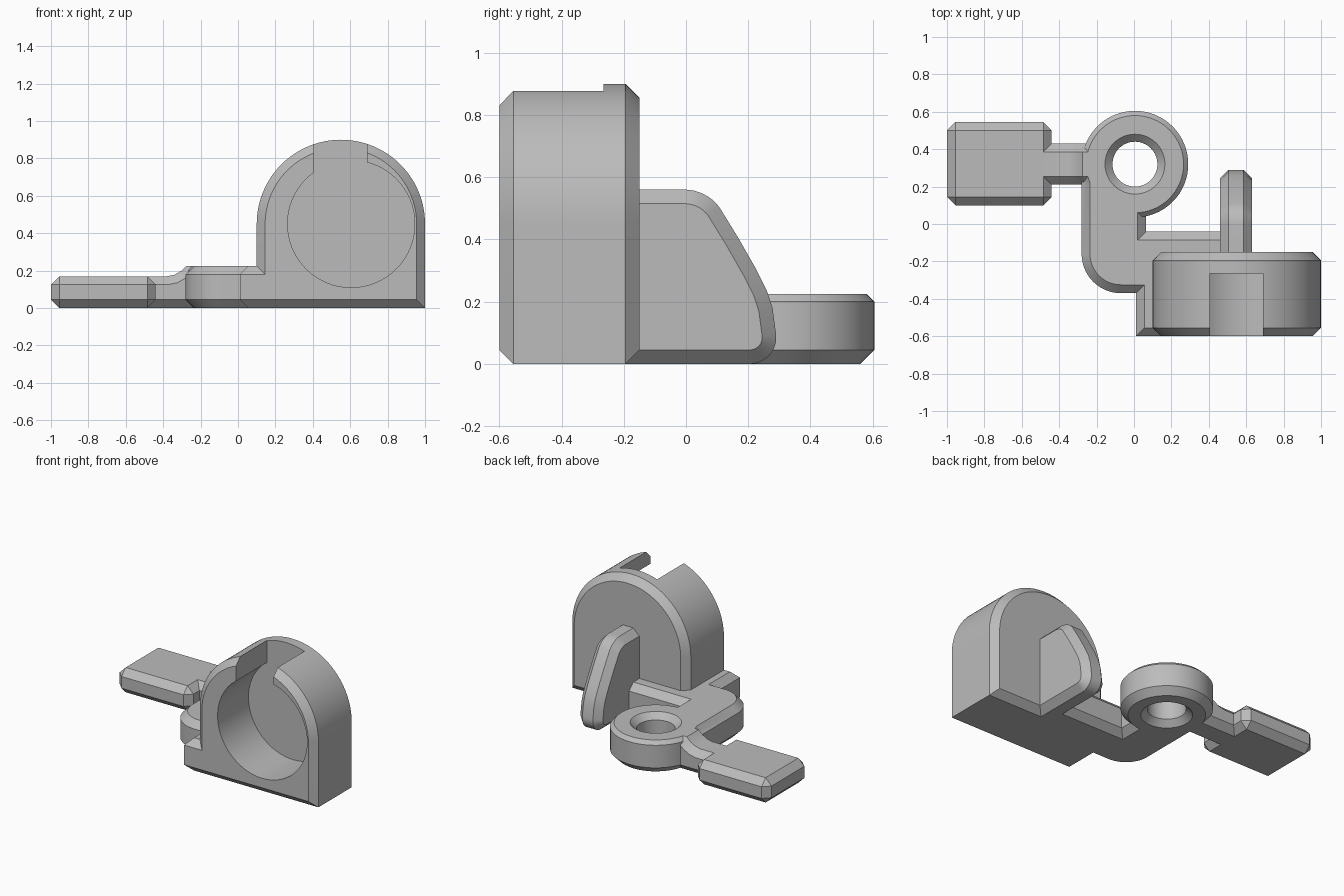
import bpy, bmesh
from math import sin, cos, radians
from mathutils import Vector

CHAMFER = 0.045

old = bpy.data.objects.get("Cube")
if old:
    bpy.data.objects.remove(old)

grey = bpy.data.materials.new("plain grey")
grey.use_nodes = True
grey.diffuse_color = (0.5, 0.5, 0.5, 1)
grey.node_tree.nodes["Principled BSDF"].inputs["Base Color"].default_value = (0.5, 0.5, 0.5, 1)


def arc(cx, cy, r, start, end, steps):
    angles = [radians(start + (end - start) * i / steps) for i in range(steps + 1)]
    return [(cx + r * cos(a), cy + r * sin(a)) for a in angles]


def circle(cx, cy, r, steps=64):
    return arc(cx, cy, r, 0, 360, steps)[:-1]


def inset(outline, amount):
    """Offset a counter-clockwise outline inwards with mitred corners."""
    pts = [Vector(p) for p in outline]
    result = []
    for i, p in enumerate(pts):
        a = (p - pts[i - 1]).normalized()
        b = (pts[(i + 1) % len(pts)] - p).normalized()
        na, nb = Vector((-a.y, a.x)), Vector((-b.y, b.x))
        result.append(p + (na + nb) * amount / (1 + na.dot(nb)))
    return result


def finish(name, bm):
    bmesh.ops.recalc_face_normals(bm, faces=bm.faces)
    mesh = bpy.data.meshes.new(name)
    bm.to_mesh(mesh)
    bm.free()
    mesh.materials.append(grey)
    obj = bpy.data.objects.new(name, mesh)
    bpy.context.collection.objects.link(obj)
    return obj


def loft(name, outline, axis, layers):
    """Stack copies of an outline along an axis; layers are (depth, inset)."""
    place = {"x": lambda p, d: (d, p[0], p[1]),
             "y": lambda p, d: (p[0], d, p[1]),
             "z": lambda p, d: (p[0], p[1], d)}[axis]
    bm = bmesh.new()
    rings = [[bm.verts.new(place(p, d)) for p in inset(outline, c)] for d, c in layers]
    for low, high in zip(rings, rings[1:]):
        for i in range(len(low)):
            bm.faces.new((low[i - 1], low[i], high[i], high[i - 1]))
    bm.faces.new(rings[0])
    bm.faces.new(rings[-1])
    return finish(name, bm)


def slab(name, outline, axis, start, end, first=CHAMFER, last=CHAMFER):
    return loft(name, outline, axis,
                [(start, first), (start + first, 0), (end - last, 0), (end, last)])


def box(name, low, high, bevel=0):
    bm = bmesh.new()
    bmesh.ops.create_cube(bm, size=1)
    for v in bm.verts:
        v.co = [h if c > 0 else l for c, l, h in zip(v.co, low, high)]
    if bevel:
        bmesh.ops.bevel(bm, geom=bm.edges[:], offset=bevel, segments=1, affect="EDGES")
    return finish(name, bm)


def combine(target, other, operation):
    mod = target.modifiers.new(operation.lower(), "BOOLEAN")
    mod.operation, mod.object, mod.solver = operation, other, "EXACT"
    bpy.context.view_layer.objects.active = target
    bpy.ops.object.modifier_apply(modifier=mod.name)
    bpy.data.objects.remove(other)


# Arched housing
body = slab("bracket_body", [(0.1, 0), (1, 0)] + arc(0.55, 0.45, 0.45, 0, 180, 48),
            "y", -0.6, -0.15)

# Base plate with the rounded arm and the front tab
base = slab("base_plate", arc(-0.07, -0.16, 0.21, 180, 270, 16) +
            [(0.01, -0.37), (0.01, -0.6), (0.2, -0.6), (0.2, -0.25), (0.55, -0.25),
             (0.55, -0.04), (0.065, -0.04), (0.065, 0.36), (-0.28, 0.36)],
            "z", 0, 0.225)

# Round eyelet
eyelet = slab("eyelet", circle(0.005, 0.32, 0.285), "z", 0, 0.225, last=0.025)

# Paddle and the neck that rises to the eyelet
paddle = box("paddle", (-1, 0.1, 0), (-0.44, 0.545, 0.17), CHAMFER)
neck = slab("neck", [(-0.6, 0), (-0.1, 0), (-0.1, 0.225), (-0.275, 0.225),
                     (-0.305, 0.198), (-0.34, 0.178), (-0.38, 0.17), (-0.6, 0.17)],
            "y", 0.21, 0.43)

# Support fin behind the housing
fin = slab("support_fin", [(-0.22, 0)] + arc(0.205, 0.085, 0.085, 270, 370, 14) +
           [(0.278, 0.18), (0.26, 0.235), (0.225, 0.305), (0.165, 0.41)] +
           arc(-0.005, 0.42, 0.14, 37, 90, 8) + [(-0.22, 0.56)],
           "x", 0.46, 0.63)

for part in (base, eyelet, paddle, neck, fin):
    combine(body, part, "UNION")

# Bore, top slot and chamfered eyelet hole
bore = loft("bore", circle(0.605, 0.45, 0.34), "y", [(-0.7, 0), (-0.265, 0)])
slot = box("slot", (0.405, -0.7, 0.5), (0.69, -0.265, 1))
hole = loft("hole", circle(0.005, 0.32, 0.12), "z",
            [(-0.01, -0.05), (0.04, 0), (0.185, 0), (0.235, -0.05)])
for cutter in (bore, slot, hole):
    combine(body, cutter, "DIFFERENCE")

body.select_set(True)
bpy.context.view_layer.objects.active = body
bpy.ops.object.shade_smooth_by_angle(angle=radians(25))
